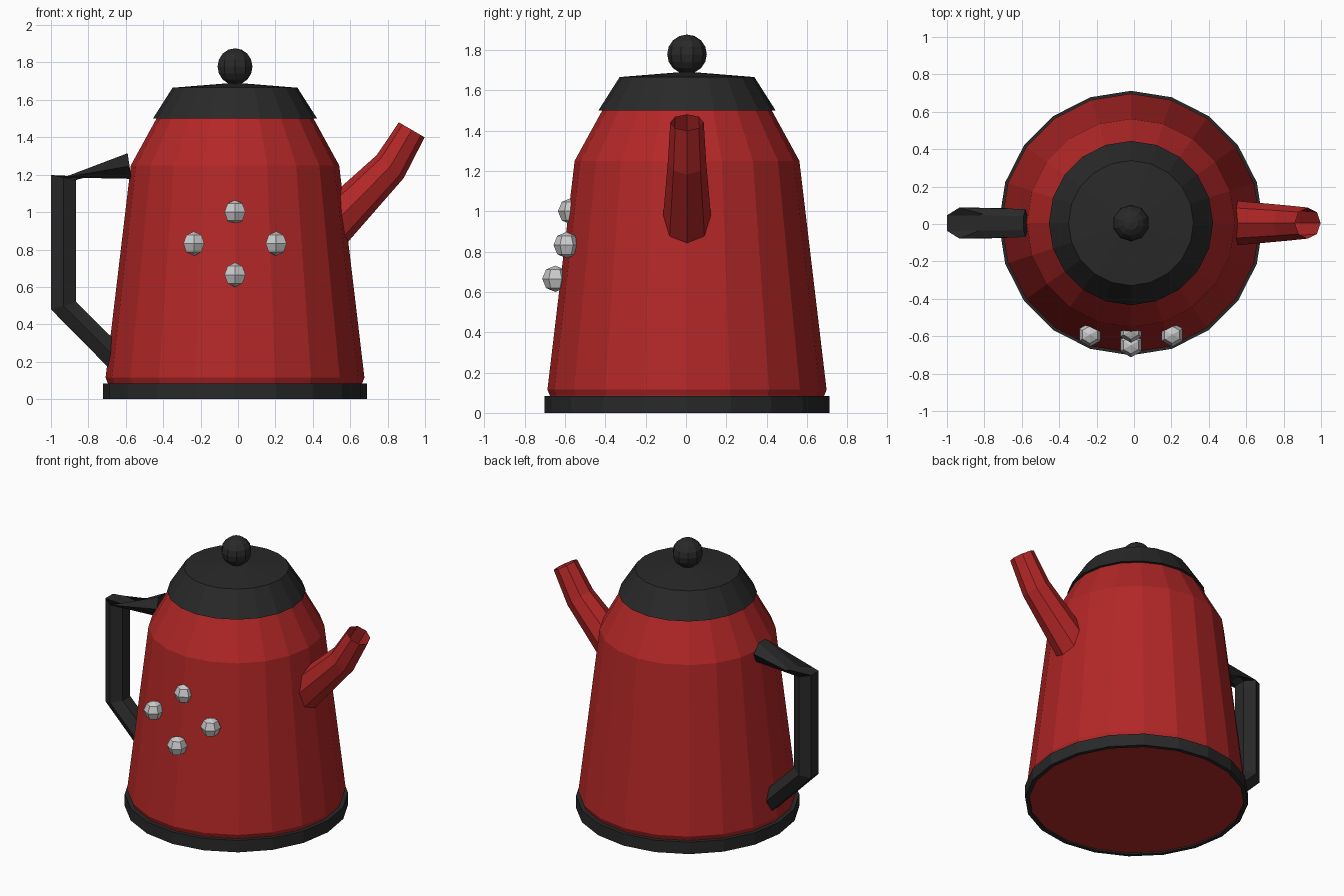
import bpy, bmesh
from math import sin, cos, pi

if "Cube" in bpy.data.objects:
    bpy.data.objects.remove(bpy.data.objects["Cube"])

CX, CY = -0.016, 0.005   # axis of the pot


def material(name, rgb):
    m = bpy.data.materials.new(name)
    m.diffuse_color = (*rgb, 1)
    m.use_nodes = True
    m.node_tree.nodes["Principled BSDF"].inputs["Base Color"].default_value = m.diffuse_color
    return m


RED = material("red_enamel", (0.45, 0.02, 0.02))
BLACK = material("black_plastic", (0.022, 0.022, 0.022))
SILVER = material("silver", (0.55, 0.55, 0.55))


def loft(name, rings, mat, caps=(False, False), closed=False):
    """Skin a list of rings; a ring of one point becomes a fan tip."""
    bm = bmesh.new()
    vs = [[bm.verts.new(p) for p in ring] for ring in rings]
    pairs = list(zip(vs, vs[1:])) + ([(vs[-1], vs[0])] if closed else [])
    for a, b in pairs:
        n = max(len(a), len(b))
        for i in range(n):
            j = (i + 1) % n
            quad = [a[i % len(a)], a[j % len(a)], b[j % len(b)], b[i % len(b)]]
            bm.faces.new(list(dict.fromkeys(quad)))
    for ring, cap in ((vs[0], caps[0]), (vs[-1], caps[1])):
        if cap:
            bm.faces.new(ring)
    bmesh.ops.recalc_face_normals(bm, faces=bm.faces)
    me = bpy.data.meshes.new(name)
    bm.to_mesh(me)
    bm.free()
    me.materials.append(mat)
    ob = bpy.data.objects.new(name, me)
    bpy.context.collection.objects.link(ob)
    return ob


def lathe(name, profile, sides, mat, centre=(CX, CY, 0), closed=False):
    """Spin (radius, z) points about a vertical axis, one vertex facing +y."""
    x, y, z = centre
    rings = []
    for r, h in profile:
        n = sides if r > 1e-6 else 1
        rings.append([(x + r * sin(2 * pi * i / n), y + r * cos(2 * pi * i / n), z + h)
                      for i in range(n)])
    return loft(name, rings, mat, closed=closed)


def ball(name, centre, radius, sides, steps, mat):
    arc = [(radius * sin(pi * k / steps), -radius * cos(pi * k / steps))
           for k in range(steps + 1)]
    return lathe(name, arc, sides, mat, centre)


def tube(name, sections, sides, offset, mat, caps):
    """Sections: (x, z) of one side, (x, z) of the other side, half width in y."""
    rings = []
    for (ax, az), (bx, bz), w in sections:
        ring = []
        for i in range(sides):
            t = 2 * pi * (i + offset) / sides
            k = cos(t) / cos(2 * pi * offset / sides)
            ring.append(((ax + bx) / 2 + k * (ax - bx) / 2, CY + w * sin(t),
                         (az + bz) / 2 + k * (az - bz) / 2))
        rings.append(ring)
    return loft(name, rings, mat, caps)


# Pot body, base ring and lid
lathe("body", [(0, 0.01), (0.68, 0.01), (0.68, 0.085), (0.692, 0.115),
               (0.557, 1.25), (0.42, 1.5), (0, 1.5)], 20, RED)
lathe("base_ring", [(0.68, 0), (0.707, 0), (0.707, 0.083), (0.68, 0.083)],
      20, BLACK, closed=True)
lathe("lid", [(0.41, 1.5), (0.439, 1.5), (0.334, 1.665), (0, 1.692)], 20, BLACK)
ball("lid_knob", (CX, CY, 1.778), 0.098, 10, 8, BLACK)

# Spout, open at the tip
tube("spout", [((0.355, 0.96), (0.535, 0.78), 0.128),
               ((0.742, 1.305), (0.886, 1.182), 0.095),
               ((0.86, 1.48), (0.998, 1.40), 0.083)], 8, 0, RED, (True, False))

# Handle, hexagonal with a half twist in the upper arm
tube("handle", [((-0.69, 0.166), (-0.60, 0.257), 0.08),
                ((-1.0, 0.48), (-0.866, 0.52), 0.083),
                ((-1.0, 1.198), (-0.866, 1.172), 0.083),
                ((-0.57, 1.178), (-0.59, 1.315), 0.075)], 6, 0.5, BLACK, (True, True))

# Four studs on the front
for i, (x, y, z) in enumerate([(0, -0.57, 1.0), (-0.22, -0.592, 0.832),
                               (0.22, -0.592, 0.832), (0, -0.648, 0.665)]):
    ball(f"stud_{i + 1}", (CX + x, y, z), 0.065, 6, 4, SILVER)
